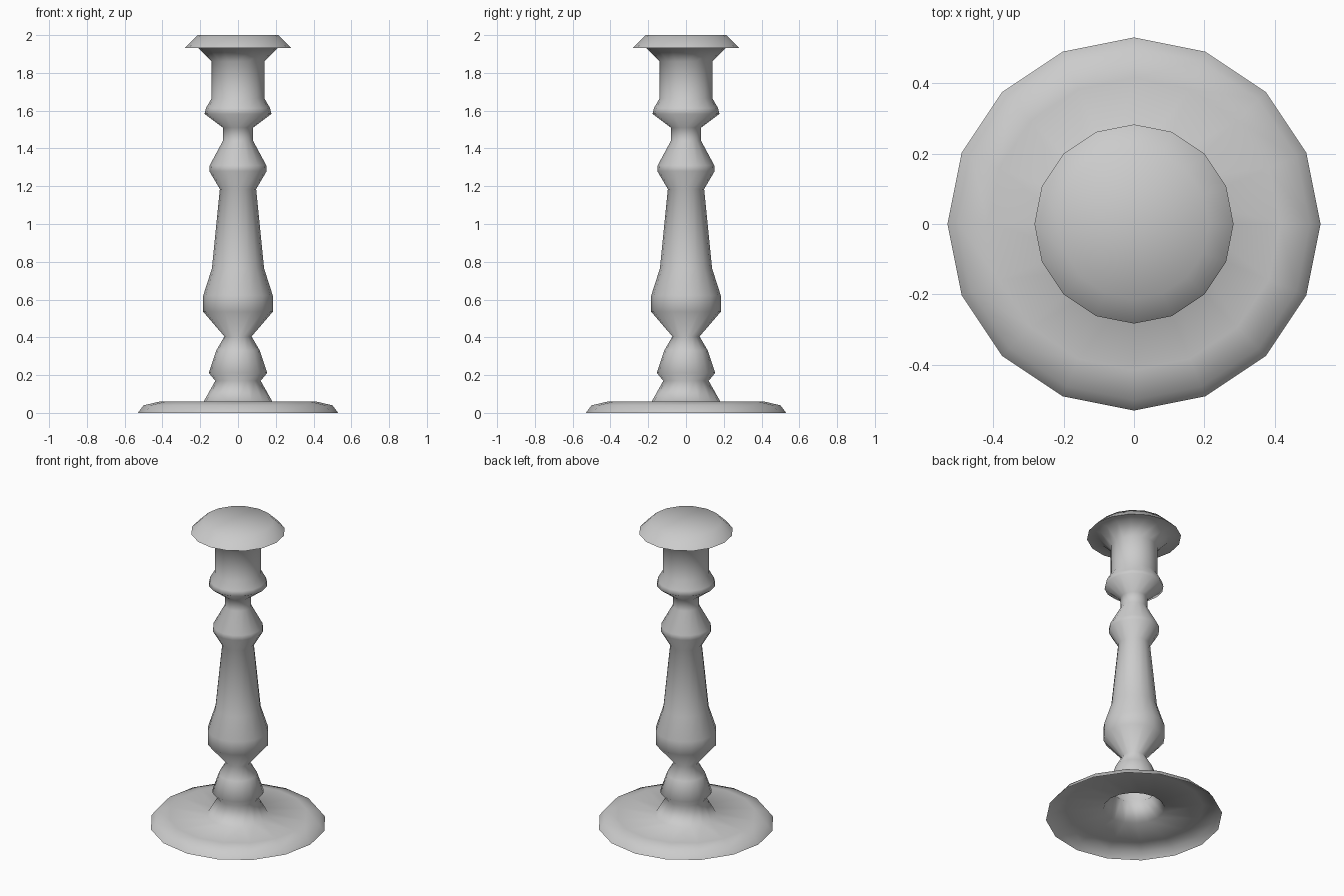
import bpy, bmesh, math

if "Cube" in bpy.data.objects:
    bpy.data.objects.remove(bpy.data.objects["Cube"])

SIDES = 16

# Turned profile as (radius, height), from the foot rim to the cap
PROFILE = [
    (0.53, 0.0), (0.50, 0.04), (0.415, 0.06), (0.183, 0.058),      # foot plate
    (0.12, 0.17), (0.155, 0.212), (0.115, 0.33), (0.072, 0.405),   # lower knop
    (0.184, 0.535), (0.184, 0.622), (0.138, 0.765), (0.096, 1.185),  # tapered shaft
    (0.152, 1.28), (0.150, 1.31), (0.08, 1.44), (0.08, 1.51),      # upper knop
    (0.177, 1.583), (0.170, 1.613), (0.14, 1.665), (0.14, 1.86),   # socket
    (0.212, 1.932), (0.283, 1.932), (0.213, 2.0),                  # flared lip
]


def lathe(name, profile, sides):
    bm = bmesh.new()
    rings = []
    for r, z in profile:
        angles = [2 * math.pi * i / sides for i in range(sides)]
        rings.append([bm.verts.new((r * math.cos(a), r * math.sin(a), z)) for a in angles])
    for low, high in zip(rings, rings[1:]):
        for i in range(sides):
            j = (i + 1) % sides
            bm.faces.new((low[i], low[j], high[j], high[i]))
    # Closed top; the foot stays open underneath
    tip = bm.verts.new((0, 0, profile[-1][1]))
    top = rings[-1]
    for i in range(sides):
        bm.faces.new((top[i], top[(i + 1) % sides], tip))
    mesh = bpy.data.meshes.new(name)
    bm.to_mesh(mesh)
    bm.free()
    obj = bpy.data.objects.new(name, mesh)
    bpy.context.collection.objects.link(obj)
    return obj


candlestick = lathe("candlestick", PROFILE, SIDES)

# Smooth shading, sharp only at the lip edge
bpy.context.view_layer.objects.active = candlestick
candlestick.select_set(True)
bpy.ops.object.shade_smooth_by_angle(angle=math.radians(110))
